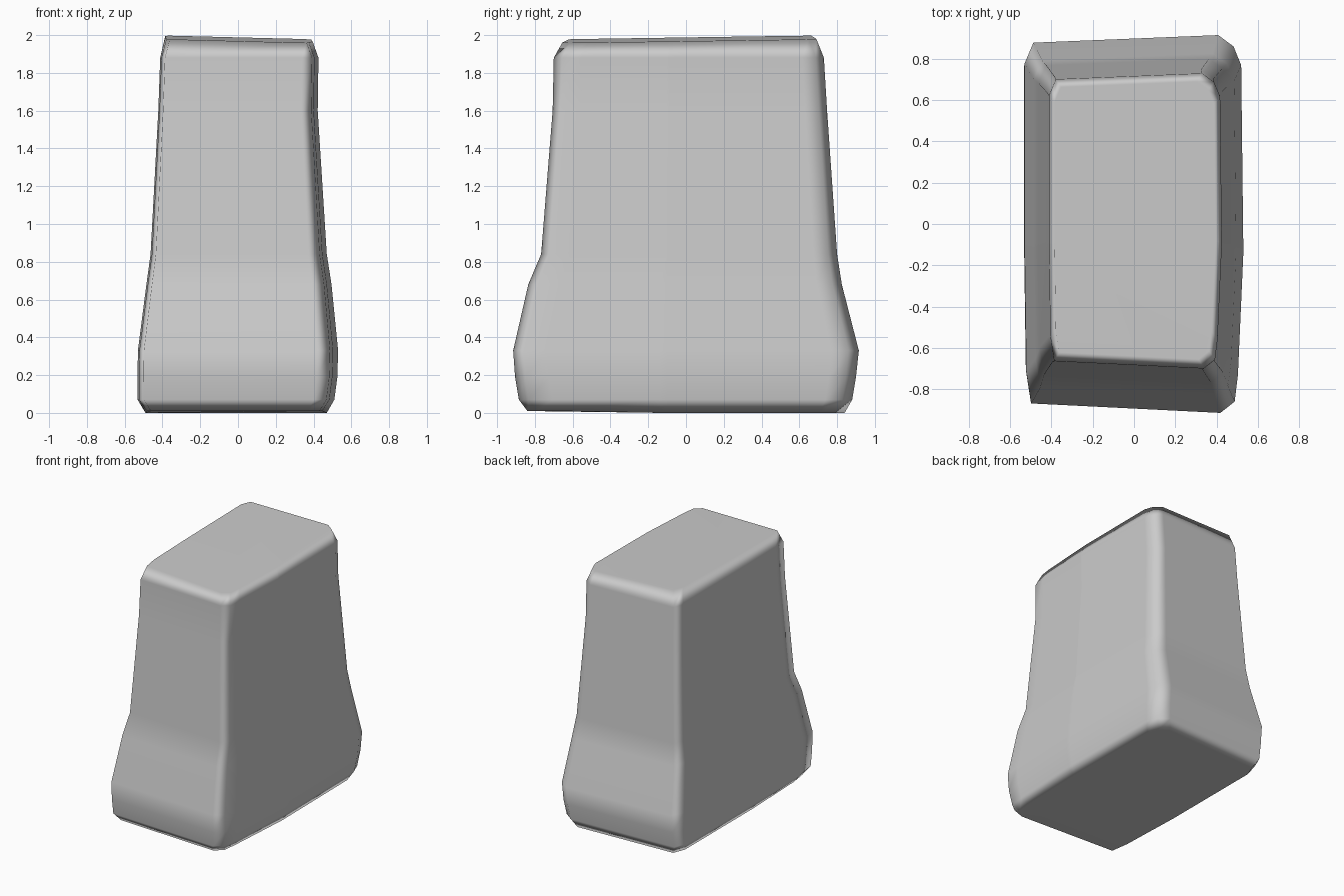
import bpy
import bmesh

cube = bpy.data.objects.get("Cube")
if cube:
    bpy.data.objects.remove(cube, do_unlink=True)

# Flat grey for the whole block
grey = bpy.data.materials.new("plain_grey")
grey.use_nodes = True
colour = (0.6, 0.6, 0.6, 1)
grey.diffuse_color = colour
grey.node_tree.nodes["Principled BSDF"].inputs["Base Color"].default_value = colour

# Plan outline in unit range: bevelled corners and slightly bowed sides
outline = [(-.94, -.95), (.79, -1), (.92, -.94), (.95, -.8), (1, -.15),
           (.98, .84), (.91, .94), (.77, 1), (-.92, .96), (-1, .85),
           (-1, -.15), (-.985, -.78)]

# Levels from base to top: z, x low, x high, y low, y high
levels = [(.01, -.49, .47, -.84, .84), (.07, -.532, .51, -.885, .88),
          (.19, -.532, .526, -.905, .9), (.33, -.53, .53, -.915, .915),
          (.68, -.485, .495, -.835, .825), (.84, -.463, .47, -.767, .8),
          (1.6, -.422, .422, -.706, .747), (1.88, -.412, .426, -.70, .73),
          (1.978, -.385, .395, -.655, .69)]


def ring(bm, level, tilt):
    z, x0, x1, y0, y1 = level
    return [bm.verts.new(((x0 + x1) / 2 + u * (x1 - x0) / 2,
                          (y0 + y1) / 2 + v * (y1 - y0) / 2,
                          z + tilt * (v - u)))
            for u, v in outline]


# Flared block lofted through the levels, with a slightly tilted top
bm = bmesh.new()
rings = [ring(bm, lv, .01 if lv is levels[-1] else 0) for lv in levels]
count = len(outline)
for low, high in zip(rings, rings[1:]):
    for i in range(count):
        j = (i + 1) % count
        bm.faces.new((low[i], low[j], high[j], high[i]))
bm.faces.new(rings[-1])
bm.faces.new(rings[0][::-1])

# Sagging base: the underside dips to the ground behind the middle
bmesh.ops.bisect_plane(bm, geom=[*bm.verts, *bm.edges, *bm.faces],
                       plane_co=(0, -.1, 0), plane_no=(0, 1, 0))
for v in bm.verts:
    if v.co.z < .02 and v.co.y > -.2:
        v.co.z = 0
bmesh.ops.recalc_face_normals(bm, faces=bm.faces)
for f in bm.faces:
    f.smooth = True

mesh = bpy.data.meshes.new("flared_block")
bm.to_mesh(mesh)
bm.free()
mesh.materials.append(grey)
block = bpy.data.objects.new("flared_block", mesh)
bpy.context.collection.objects.link(block)

# Soft bevels between flat-looking sides
weighted = block.modifiers.new("soft_bevels", "WEIGHTED_NORMAL")
weighted.weight = 80
